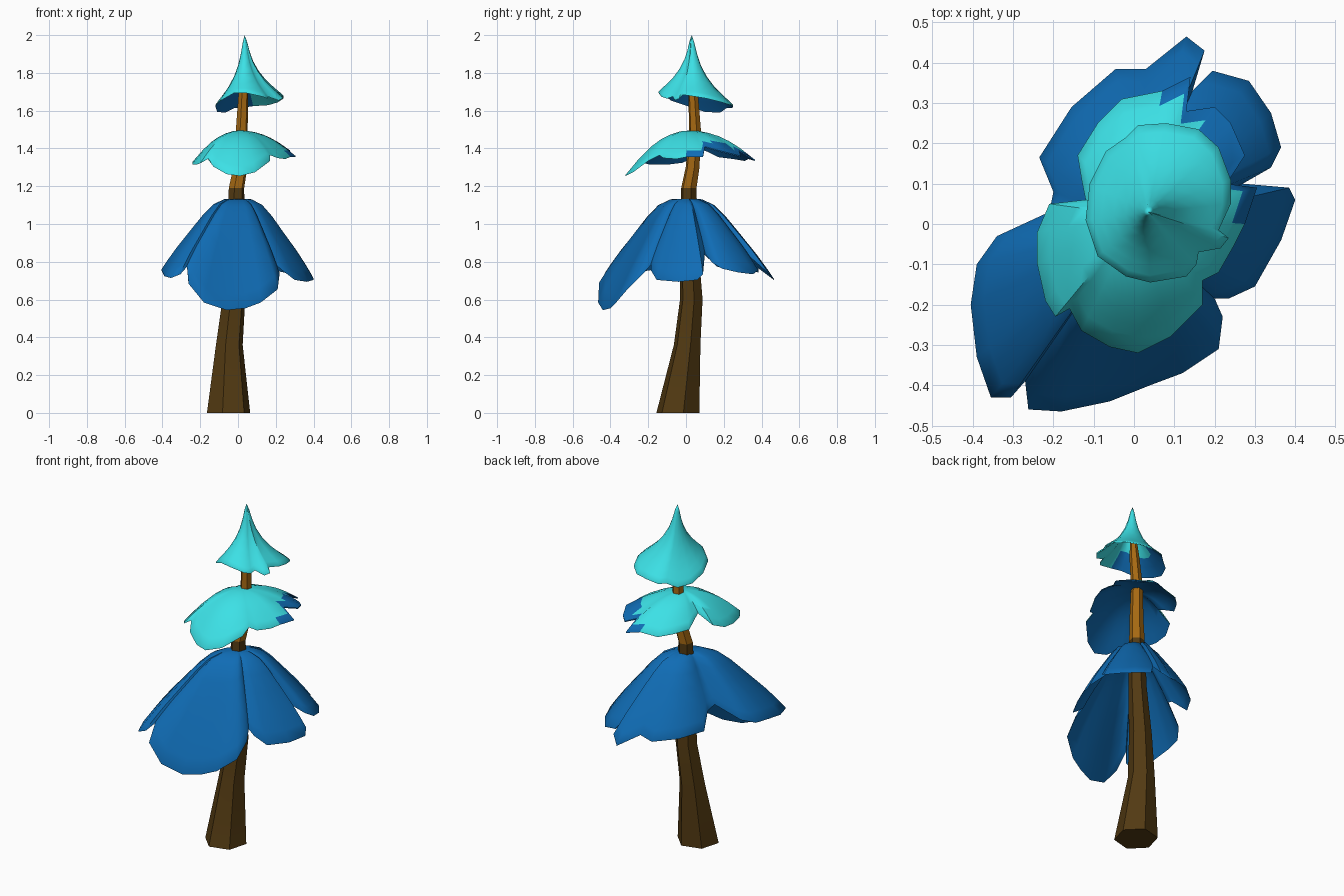
import bpy, bmesh, math
from mathutils import Vector


def material(name, rgb):
    m = bpy.data.materials.new(name)
    m.diffuse_color = (*rgb, 1)
    return m


BLUE = material("deep_blue", (0.005, 0.15, 0.46))
CYAN = material("bright_cyan", (0.045, 0.75, 0.79))
DARK = material("dark_bark", (0.085, 0.042, 0.006))
ORANGE = material("orange_bark", (0.38, 0.14, 0.006))


def finish(bm, name, mats, angle):
    bmesh.ops.recalc_face_normals(bm, faces=bm.faces)
    me = bpy.data.meshes.new(name)
    bm.to_mesh(me)
    bm.free()
    ob = bpy.data.objects.new(name, me)
    bpy.context.collection.objects.link(ob)
    for m in mats:
        me.materials.append(m)
    bpy.ops.object.select_all(action='DESELECT')
    ob.select_set(True)
    bpy.context.view_layer.objects.active = ob
    bpy.ops.object.shade_smooth_by_angle(angle=math.radians(angle))
    return ob


def bridge(bm, a, b):
    n = len(a)
    return [bm.faces.new((a[i], a[(i + 1) % n], b[(i + 1) % n], b[i])) for i in range(n)]


def canopy(name, apex, rim, profile, mats, outer_rule, inner_rule, thick=0.012):
    """Thin draped shell: rim outline shrunk towards the apex along a (reach, drop) profile."""
    bm = bmesh.new()
    ax, ay, az = apex
    edge = []
    for depth, rule in ((0, outer_rule), (thick, inner_rule)):
        rings = []
        for t, d in profile:
            rings.append([bm.verts.new((ax + (x - ax) * t, ay + (y - ay) * t,
                                        az + (z - az) * d - depth * (1 - 0.5 * t)))
                          for x, y, z in rim])
        top = bm.verts.new((ax, ay, az - depth))
        faces = [f for a, b in zip(rings, rings[1:]) for f in bridge(bm, a, b)]
        n = len(rim)
        faces += [bm.faces.new((top, rings[0][i], rings[0][(i + 1) % n])) for i in range(n)]
        for f in faces:
            f.material_index = rule(f.calc_center_median())
        edge.append(rings[-1])
    for f in bridge(bm, *edge):
        f.material_index = outer_rule(f.calc_center_median())
    return finish(bm, name, mats, 50)


# Trunk: bent, tapering six-sided tube, lighter bark above
bm = bmesh.new()
path = [(-0.05, -0.043, 0, 0.118), (-0.046, 0.006, 0.36, 0.073), (-0.022, 0.028, 0.6, 0.062),
        (-0.012, 0.015, 0.9, 0.05), (-0.008, 0.015, 1.19, 0.042), (0.012, 0.035, 1.3, 0.038),
        (0.02, 0.048, 1.5, 0.032), (0.028, 0.038, 1.68, 0.027), (0.03, 0.03, 1.8, 0.018)]
rings = [[bm.verts.new((x + r * math.cos(k * math.pi / 3 + 0.25), y + r * math.sin(k * math.pi / 3 + 0.25), z))
          for k in range(6)] for x, y, z, r in path]
for a, b in zip(rings, rings[1:]):
    bridge(bm, a, b)
bm.faces.new(rings[0])
bm.faces.new(rings[-1])
for f in bm.faces:
    f.material_index = int(f.calc_center_median().z > 1.2)
finish(bm, "trunk", [DARK, ORANGE], 50)

# Lower canopy: big drooping petals
low_rim = [(-0.21, 0.03, 0.88), (-0.34, -0.03, 0.80), (-0.39, -0.1, 0.77), (-0.405, -0.2, 0.76),
           (-0.39, -0.33, 0.73), (-0.355, -0.43, 0.72), (-0.305, -0.43, 0.74), (-0.27, -0.39, 0.78),
           (-0.262, -0.46, 0.69), (-0.18, -0.465, 0.59), (-0.06, -0.44, 0.55), (0.04, -0.40, 0.56),
           (0.12, -0.37, 0.59), (0.21, -0.31, 0.66), (0.22, -0.23, 0.74), (0.2, -0.185, 0.79),
           (0.235, -0.185, 0.76), (0.3, -0.155, 0.71), (0.365, -0.04, 0.70), (0.4, 0.06, 0.71),
           (0.385, 0.09, 0.74), (0.27, 0.1, 0.85), (0.34, 0.14, 0.80), (0.365, 0.19, 0.77),
           (0.34, 0.275, 0.75), (0.285, 0.355, 0.74), (0.195, 0.38, 0.76), (0.145, 0.33, 0.84),
           (0.175, 0.43, 0.75), (0.13, 0.465, 0.71), (0.03, 0.385, 0.77), (-0.045, 0.385, 0.75),
           (-0.155, 0.29, 0.76), (-0.235, 0.165, 0.78), (-0.2, 0.08, 0.86)]
canopy("lower_canopy", (0, 0, 1.135), low_rim,
       [(0.18, 0.01), (0.32, 0.08), (0.45, 0.22), (0.6, 0.42), (0.8, 0.69), (0.92, 0.87), (1, 1)],
       [BLUE], lambda c: 0, lambda c: 0)

# Middle canopy: cyan above, blue on the back right and underneath
mid_rim = [(-0.12, 0.06, 1.41), (-0.21, 0.05, 1.36), (-0.24, -0.02, 1.33), (-0.24, -0.1, 1.32),
           (-0.22, -0.19, 1.32), (-0.195, -0.23, 1.33), (-0.16, -0.21, 1.35), (-0.13, -0.265, 1.31),
           (-0.06, -0.305, 1.27), (0.01, -0.32, 1.26), (0.09, -0.28, 1.28), (0.17, -0.2, 1.34),
           (0.17, -0.14, 1.37), (0.21, -0.12, 1.355), (0.25, -0.05, 1.35), (0.275, 0, 1.36),
           (0.305, 0.09, 1.36), (0.23, 0.1, 1.41), (0.275, 0.17, 1.39), (0.24, 0.25, 1.37),
           (0.2, 0.29, 1.36), (0.13, 0.28, 1.39), (0.14, 0.365, 1.34), (0.07, 0.33, 1.35),
           (-0.03, 0.31, 1.34), (-0.09, 0.25, 1.35), (-0.14, 0.17, 1.36), (-0.13, 0.11, 1.39)]
canopy("middle_canopy", (0.012, 0.02, 1.495), mid_rim,
       [(0.15, 0.02), (0.3, 0.09), (0.45, 0.2), (0.6, 0.36), (0.7, 0.5), (0.8, 0.65), (0.88, 0.79), (1, 1)],
       [CYAN, BLUE], lambda c: int(c.x + 0.55 * c.y > 0.275), lambda c: 1)

# Top canopy: pointed, flared cap
top_rim = [(-0.12, 0.01, 1.63), (-0.11, 0.1, 1.60), (-0.07, 0.18, 1.595), (-0.02, 0.215, 1.62),
           (0.01, 0.245, 1.62), (0.08, 0.25, 1.63), (0.16, 0.235, 1.635), (0.21, 0.19, 1.65),
           (0.24, 0.11, 1.67), (0.24, 0.05, 1.68), (0.21, -0.015, 1.69), (0.235, -0.035, 1.67),
           (0.215, -0.06, 1.66), (0.16, -0.07, 1.68), (0.155, -0.1, 1.67), (0.13, -0.13, 1.68),
           (0.04, -0.145, 1.70), (-0.02, -0.13, 1.70), (-0.09, -0.08, 1.66)]
canopy("top_canopy", (0.035, 0.03, 2.0), top_rim,
       [(0.06, 0.1), (0.13, 0.27), (0.22, 0.43), (0.36, 0.59), (0.55, 0.74), (0.75, 0.86), (0.9, 0.94), (1, 1)],
       [CYAN, BLUE], lambda c: 0,
       lambda c: int(c.x < 0.06 and (c - Vector((0.035, 0.03, c.z))).length > 0.08))
